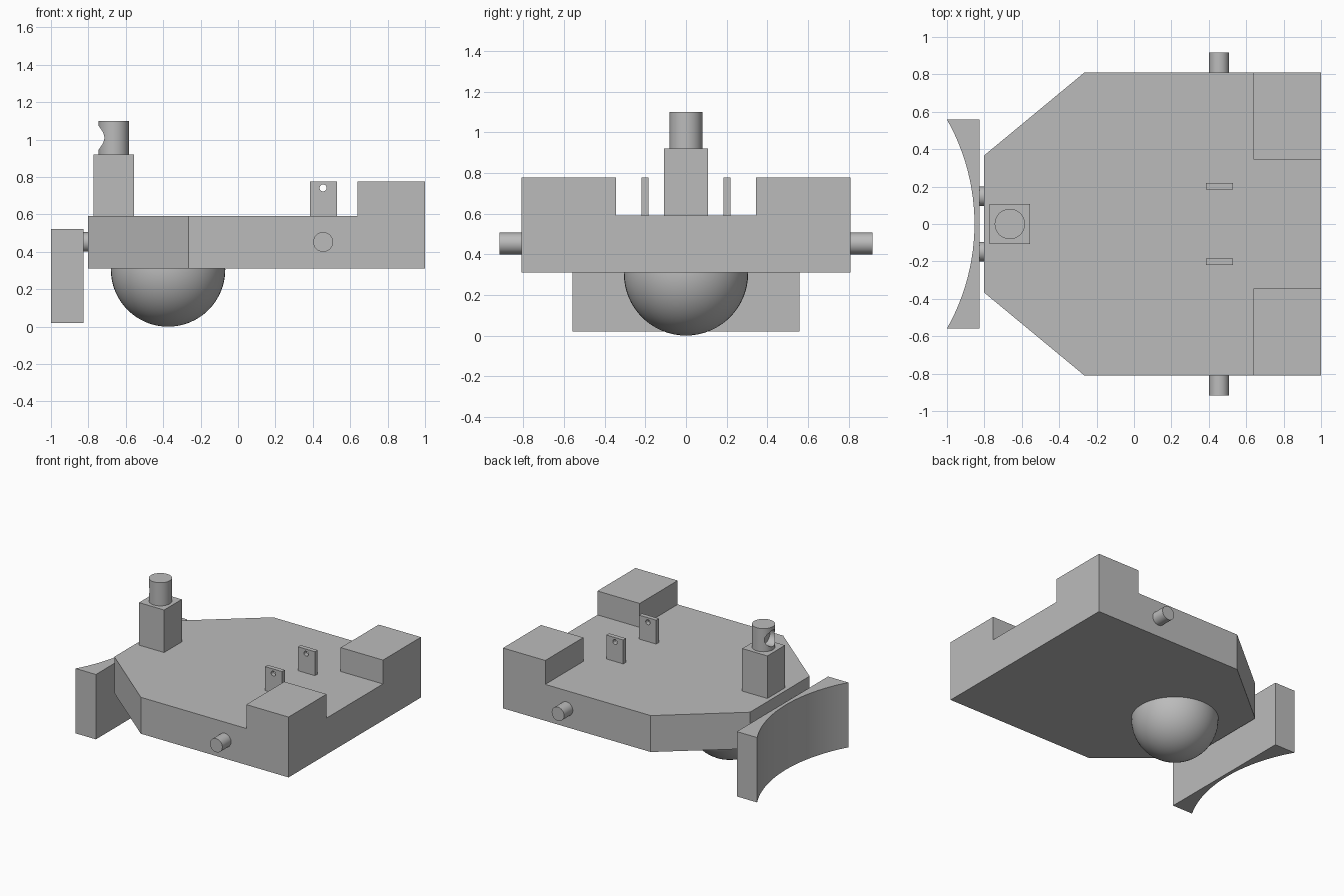
import bpy, bmesh, math
from mathutils import Vector

if "Cube" in bpy.data.objects:
    bpy.data.objects.remove(bpy.data.objects["Cube"])

grey = bpy.data.materials.new("plain grey")
grey.use_nodes = True
GREY = (0.5, 0.5, 0.5, 1)
grey.diffuse_color = GREY
grey.node_tree.nodes["Principled BSDF"].inputs["Base Color"].default_value = GREY


def finish(name, bm, smooth=False):
    """Turn a bmesh into a named object."""
    bmesh.ops.recalc_face_normals(bm, faces=bm.faces)
    mesh = bpy.data.meshes.new(name)
    bm.to_mesh(mesh)
    bm.free()
    mesh.materials.append(grey)
    obj = bpy.data.objects.new(name, mesh)
    bpy.context.collection.objects.link(obj)
    if smooth:
        smooth_edges(obj)
    return obj


def activate(obj):
    bpy.ops.object.select_all(action="DESELECT")
    obj.select_set(True)
    bpy.context.view_layer.objects.active = obj


def smooth_edges(obj):
    activate(obj)
    bpy.ops.object.shade_smooth_by_angle(angle=math.radians(30))


def prism(name, outline, bottom, top, smooth=False):
    """Extrude a plan outline upwards."""
    bm = bmesh.new()
    face = bm.faces.new([bm.verts.new((x, y, bottom)) for x, y in outline])
    new = bmesh.ops.extrude_face_region(bm, geom=[face])["geom"]
    verts = [v for v in new if isinstance(v, bmesh.types.BMVert)]
    bmesh.ops.translate(bm, verts=verts, vec=(0, 0, top - bottom))
    return finish(name, bm, smooth)


def box(name, x0, x1, y0, y1, z0, z1):
    return prism(name, [(x0, y0), (x1, y0), (x1, y1), (x0, y1)], z0, z1)


def rod(name, start, end, radius):
    """Round bar between two points."""
    start, end = Vector(start), Vector(end)
    axis = end - start
    bm = bmesh.new()
    bmesh.ops.create_cone(bm, cap_ends=True, segments=32, radius1=radius,
                          radius2=radius, depth=axis.length)
    bmesh.ops.rotate(bm, verts=bm.verts,
                     matrix=Vector((0, 0, 1)).rotation_difference(axis).to_matrix())
    bmesh.ops.translate(bm, verts=bm.verts, vec=(start + end) / 2)
    return finish(name, bm, True)


def drill(obj, cutter):
    """Cut a hole, then discard the cutter."""
    cutter.hide_render = True
    mod = obj.modifiers.new("hole", "BOOLEAN")
    mod.operation, mod.solver, mod.object = "DIFFERENCE", "EXACT", cutter
    activate(obj)
    bpy.ops.object.modifier_apply(modifier=mod.name)
    bpy.data.objects.remove(cutter)
    smooth_edges(obj)


# Main deck with a tapered nose
FLOOR, DECK, RAISED = 0.31, 0.592, 0.777
half = [(-0.803, 0.365), (-0.265, 0.81), (1, 0.81)]
prism("deck", half + [(x, -y) for x, y in reversed(half)], FLOOR, DECK)

# Parts repeated on both sides
for side, s in (("left", 1), ("right", -1)):
    box(side + "_corner_block", 0.638, 1, *sorted((s * 0.345, s * 0.81)), DECK, RAISED)
    rod(side + "_axle_peg", (0.455, s * 0.8, 0.453), (0.455, s * 0.917, 0.453), 0.053)
    rod(side + "_blade_mount", (-0.84, s * 0.148, 0.453), (-0.79, s * 0.148, 0.453), 0.052)
    tab = box(side + "_tab", 0.385, 0.53, *sorted((s * 0.184, s * 0.218)), DECK, RAISED)
    drill(tab, rod("tab_cutter", (0.455, s * 0.1, 0.742), (0.455, s * 0.3, 0.742), 0.019))

# Curved blade: flat behind, hollow in front
WIDTH, MIDDLE, RADIUS, STEPS = 0.558, -0.853, 1.135, 24
sweep = math.asin(WIDTH / RADIUS)
arc = []
for i in range(STEPS + 1):
    a = sweep * (2 * i / STEPS - 1)
    arc.append((MIDDLE - RADIUS * (1 - math.cos(a)), RADIUS * math.sin(a)))
prism("blade", arc + [(-0.826, WIDTH), (-0.826, -WIDTH)], 0.02, 0.522, True)

# Post and sensor head with a blind round hole
box("sensor_post", -0.772, -0.557, -0.108, 0.108, DECK, 0.921)
head = rod("sensor_head", (-0.664, 0, 0.921), (-0.664, 0, 1.1), 0.081)
drill(head, rod("head_cutter", (-0.9, 0, 1.01), (-0.675, 0, 1.01), 0.063))

# Ball caster, trimmed level with the underside
bm = bmesh.new()
bmesh.ops.create_uvsphere(bm, u_segments=48, v_segments=32, radius=0.306)
bmesh.ops.translate(bm, verts=bm.verts, vec=(-0.374, 0, 0.306))
bmesh.ops.bisect_plane(bm, geom=bm.verts[:] + bm.edges[:] + bm.faces[:],
                       plane_co=(0, 0, FLOOR), plane_no=(0, 0, 1), clear_outer=True)
finish("ball_caster", bm, True)
